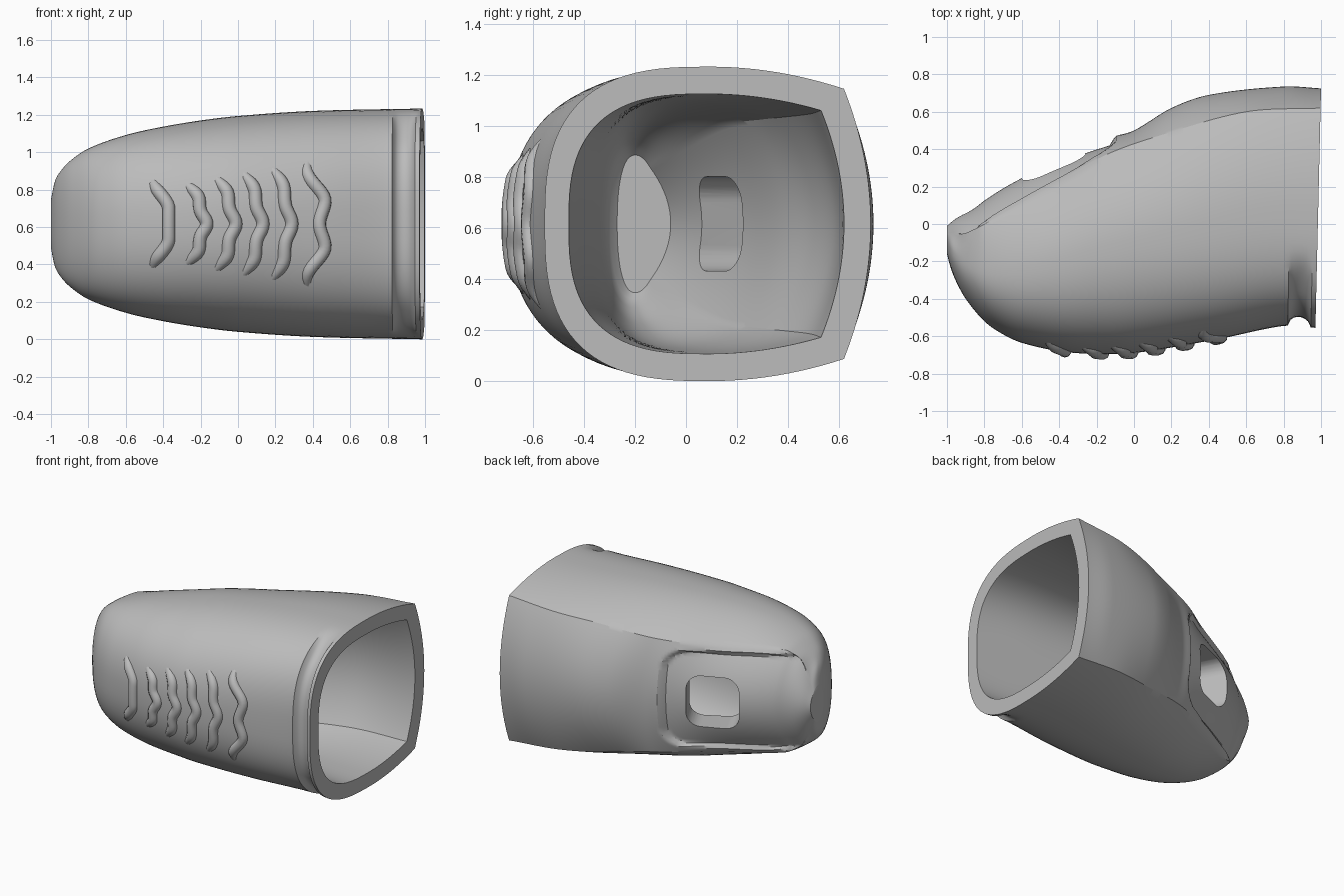
import bpy, bmesh, math
from mathutils import Matrix

if "Cube" in bpy.data.objects:
    bpy.data.objects.remove(bpy.data.objects["Cube"])

grey = bpy.data.materials.new("plain grey")
grey.use_nodes = True
grey.diffuse_color = (0.5, 0.5, 0.5, 1)
grey.node_tree.nodes["Principled BSDF"].inputs["Base Color"].default_value = (0.5, 0.5, 0.5, 1)

MID = 0.617  # height of the symmetry plane

# Lengthwise profiles of the outer skin and of the cavity, as (x, value)
OUTER = {
    "half": [(-1, .13), (-.98, .225), (-.95, .28), (-.9, .335), (-.8, .403), (-.6, .475), (-.4, .52),
             (-.2, .553), (0, .577), (.4, .604), (1, .617)],
    "front": [(-1, -.16), (-.98, -.235), (-.95, -.31), (-.9, -.4), (-.8, -.52), (-.7, -.59),
              (-.6, -.635), (-.4, -.68), (-.2, -.695), (0, -.69), (.4, -.625), (.82, -.545), (1, -.555)],
    "crease": [(-1, -.05), (-.89, -.045), (-.39, .23), (-.15, .37), (.16, .48), (.6, .6), (1, .62)],
    "back": [(-1, -.01), (-.9, .075), (-.8, .165), (-.6, .285), (-.4, .37), (-.1, .47), (0, .5),
             (.2, .62), (.4, .69), (.8, .735), (1, .725)],
    "crease_half": [(-1, .1), (-.9, .31), (-.8, .375), (-.4, .39), (0, .42), (.4, .48), (1, .53)],
}
CAVITY = {
    "half": [(-.75, .27), (-.7, .31), (-.5, .39), (-.2, .46), (.2, .49), (1, .51)],
    "front": [(-.75, -.27), (-.7, -.31), (-.5, -.34), (1, -.46)],
    "crease": [(-.75, -.14), (-.15, .13), (.2, .3), (.6, .47), (1, .53)],
    "back": [(-.75, -.06), (-.35, .14), (-.15, .24), (.1, .36), (.35, .5), (.6, .59), (1, .62)],
    "crease_half": [(-.75, .22), (-.15, .38), (.2, .41), (1, .445)],
}


def smooth(t):
    t = min(max(t, 0), 1)
    return t * t * (3 - 2 * t)


def sample(table, x):
    """Smooth cubic through the profile points."""
    n = len(table)
    i = max(k for k in range(n - 1) if table[k][0] <= x or k == 0)

    def slope(k):
        a, b = table[max(k - 1, 0)], table[min(k + 1, n - 1)]
        return (b[1] - a[1]) / (b[0] - a[0])
    (x0, y0), (x1, y1) = table[i], table[i + 1]
    d = x1 - x0
    t = (x - x0) / d
    s = smooth(t)
    return (y0 * (1 - s) + y1 * s + d * slope(i) * t * (1 - t) ** 2
            - d * slope(i + 1) * t * t * (1 - t))


def dims(skin, x):
    h, yf, yc = (sample(skin[key], x) for key in ("half", "front", "crease"))
    ym = yc - .45 * (yc - yf)
    power = 2.35 + .45 * smooth((x + .2) / 1.2)
    return h, yf, yc, ym, power


def pad_recess(x, z):
    """Sunken panel on the back, rounded at one end and running out at the tip."""
    r = .14
    dx, dz = abs(x + .65) - .55 + r, abs(z) - .355 + r
    dist = math.hypot(max(dx, 0), max(dz, 0)) + min(max(dx, dz), 0) - r
    return .04 * smooth(-dist / .03) * smooth((x + .97) / .15)


def section(skin, x):
    """Closed cross-section as (y, z) about the symmetry plane."""
    h, yf, yc, ym, p = dims(skin, x)
    zc = min(sample(skin["crease_half"], x), .94 * h)
    yb = sample(skin["back"], x)
    side = []
    for i in range(12):
        t = 1 - i / 12
        side.append((ym + (yc - ym) * t, h - (h - zc) * t * t))
    for i in range(24):
        a = math.pi / 2 * i / 24
        side.append((ym - (ym - yf) * math.sin(a) ** (2 / p), h * math.cos(a) ** (2 / p)))
    pts = side + [(yf, 0)] + [(y, -z) for y, z in side[:0:-1]]
    for i in range(48):
        t = -1 + i / 24
        pts.append((yc + (yb - yc) * (1 - t * t), zc * t))
    return pts


def outer_section(x):
    pts = section(OUTER, x)
    pts[-48:] = [(y - pad_recess(x, z), z) for y, z in pts[-48:]]
    if .845 < x < .975:
        # Groove just behind the opening lip
        depth = .05 * math.sqrt(math.sin(math.pi * (x - .845) / .13))
        pts = [(y + depth * smooth((-.12 - y) / .3), z * (1 - depth * smooth((-.12 - y) / .3)))
               for y, z in pts]
    return pts


def lean(x, y):
    return x - .03 * smooth((x - .5) / .5) * (.725 - y) / 1.28


def finish(ob, angle):
    bpy.ops.object.select_all(action='DESELECT')
    ob.select_set(True)
    bpy.context.view_layer.objects.active = ob
    bpy.ops.object.shade_smooth_by_angle(angle=math.radians(angle))


def to_object(bm, name):
    me = bpy.data.meshes.new(name)
    bmesh.ops.recalc_face_normals(bm, faces=bm.faces)
    bm.to_mesh(me)
    bm.free()
    me.materials.append(grey)
    ob = bpy.data.objects.new(name, me)
    bpy.context.collection.objects.link(ob)
    return ob


# Hollow sleeve: outer skin, lip and inner cavity as one closed loft
stations = [-1 + .1 * (i / 10) ** 2 for i in range(10)] + [-.9 + .0175 * i for i in range(99)]
stations += [.845 + .13 * i / 8 for i in range(9)] + [.99, 1]
sections = [(x, outer_section(x)) for x in stations]
depths = [1 - 1.75 * i / 60 for i in range(61)]
sections += [(x, section(CAVITY, x)) for x in depths]
bm = bmesh.new()
rings = [[bm.verts.new((lean(x, y), y, MID + z)) for y, z in pts] for x, pts in sections]
for a, b in zip(rings, rings[1:]):
    for i in range(len(a)):
        j = (i + 1) % len(a)
        bm.faces.new((a[i], a[j], b[j], b[i]))
bm.faces.new(rings[0])
bm.faces.new(rings[-1])
sleeve = to_object(bm, "sleeve")

# Rounded window through the back panel
bm = bmesh.new()
bmesh.ops.create_cube(bm, size=1, matrix=Matrix.Diagonal((.36, .56, .37, 1)))
edges = [e for e in bm.edges if abs(e.verts[0].co.y - e.verts[1].co.y) > .1]
bmesh.ops.bevel(bm, geom=edges, offset=.1, segments=8, profile=.5, affect='EDGES')
bm.transform(Matrix.Translation((-.42, .29, MID)) @ Matrix.Rotation(math.radians(27), 4, 'Z'))
cutter = to_object(bm, "window_cutter")
cutter.hide_render = True
mod = sleeve.modifiers.new("window", 'BOOLEAN')
mod.operation, mod.object, mod.solver = 'DIFFERENCE', cutter, 'EXACT'
bpy.context.view_layer.objects.active = sleeve
bpy.ops.object.modifier_apply(modifier="window")
bpy.data.objects.remove(cutter)
finish(sleeve, 32)


def front_surface(x, z):
    h, yf, yc, ym, p = dims(OUTER, x)
    return ym - (ym - yf) * (1 - min(abs(z) / h, 1) ** p) ** (1 / p)


# Wavy grip ridges on the front: x, half length, wave size
RIDGES = [(-.37, .27, 0), (-.185, .25, .018), (-.03, .29, .018), (.115, .32, .018), (.27, .35, .018),
          (.45, .39, -.015)]
for k, (x0, half, wave) in enumerate(RIDGES):
    curve = bpy.data.curves.new("grip_ridge", 'CURVE')
    curve.dimensions = '3D'
    curve.bevel_depth = .036
    curve.bevel_resolution = 3
    curve.use_fill_caps = True
    line = curve.splines.new('POLY')
    line.points.add(40)
    for i, pt in enumerate(line.points):
        t = -1 + i / 20
        x = x0 + wave * math.cos(3 * math.pi * t) - .085 * smooth((abs(t) - .3) / .6)
        z = half * t
        sink = .006 + .03 * smooth((abs(t) - .6) / .4)
        pt.co = (x, front_surface(x, z) + sink, MID + z * .97, 1)
        pt.radius = 1 - .35 * smooth((abs(t) - .6) / .4)
    ridge = bpy.data.objects.new("grip_ridge_%d" % (k + 1), curve)
    bpy.context.collection.objects.link(ridge)
    curve.materials.append(grey)
    bpy.ops.object.select_all(action='DESELECT')
    ridge.select_set(True)
    bpy.context.view_layer.objects.active = ridge
    bpy.ops.object.convert(target='MESH')
    finish(bpy.context.view_layer.objects.active, 40)
